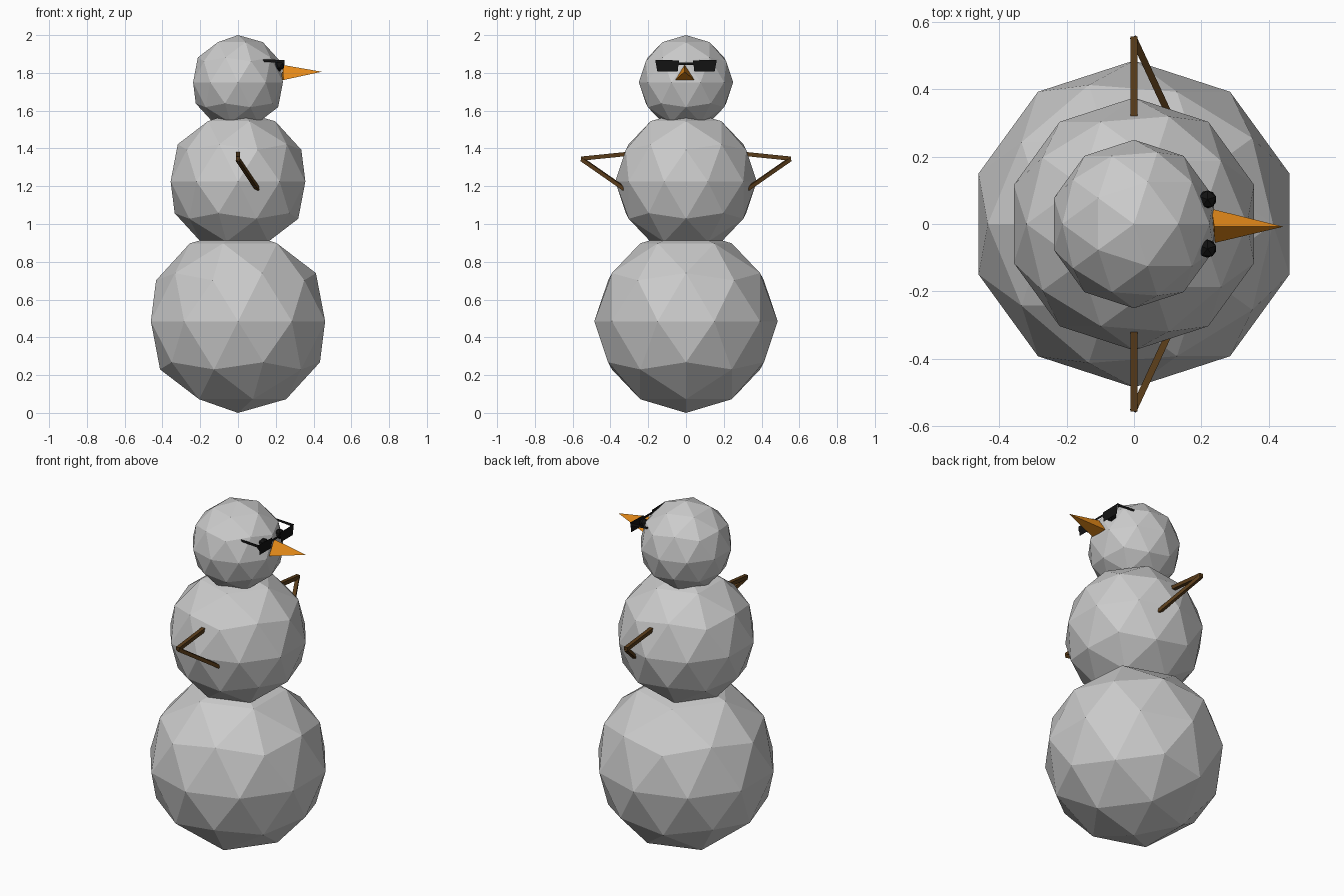
import bpy, bmesh
from math import pi
from mathutils import Vector, Matrix

if "Cube" in bpy.data.objects:
    bpy.data.objects.remove(bpy.data.objects["Cube"])


def material(name, rgb):
    m = bpy.data.materials.new(name)
    m.diffuse_color = (*rgb, 1)
    m.use_nodes = True
    m.node_tree.nodes["Principled BSDF"].inputs["Base Color"].default_value = m.diffuse_color
    return m


BLACK = material("black", (0.006, 0.006, 0.006))
BROWN = material("bark", (0.10, 0.045, 0.01))
ORANGE = material("orange", (0.80, 0.26, 0.01))


def finish(name, bm, mat=None):
    mesh = bpy.data.meshes.new(name)
    bm.to_mesh(mesh)
    bm.free()
    ob = bpy.data.objects.new(name, mesh)
    bpy.context.collection.objects.link(ob)
    if mat:
        mesh.materials.append(mat)
    return ob


def ball(name, centre, radius, turn=0.0, subdiv=2, mat=None):
    bm = bmesh.new()
    m = Matrix.Translation(centre) @ Matrix.Rotation(turn, 4, 'Z')
    bmesh.ops.create_icosphere(bm, subdivisions=subdiv, radius=radius, matrix=m)
    return finish(name, bm, mat)


def stick(bm, a, b, width):
    # square rod between two points
    a, b = Vector(a), Vector(b)
    d = b - a
    m = (Matrix.Translation((a + b) / 2) @ d.to_track_quat('Z', 'Y').to_matrix().to_4x4()
         @ Matrix.Diagonal((width, width, d.length, 1)))
    bmesh.ops.create_cube(bm, size=1, matrix=m)


def sheet(bm, pts):
    bm.faces.new([bm.verts.new(p) for p in pts])


# Three stacked faceted snowballs
ball("base_ball", (0, 0, 0.485), 0.485, pi)
ball("middle_ball", (0, 0, 1.225), 0.375)
ball("head_ball", (0, 0, 1.75), 0.25)

# Three-sided carrot nose
bm = bmesh.new()
tip = bm.verts.new((0.443, -0.008, 1.806))
base = [bm.verts.new(p) for p in ((0.238, -0.007, 1.842), (0.230, 0.045, 1.762),
                                  (0.240, -0.056, 1.762))]
bm.faces.new(base)
for i in range(3):
    bm.faces.new((base[i], base[(i + 1) % 3], tip))
bmesh.ops.recalc_face_normals(bm, faces=bm.faces)
finish("carrot_nose", bm, ORANGE)

GX = 0.247  # plane of the glasses
glasses = bmesh.new()
for s, side in ((1, "left"), (-1, "right")):
    # Coal eye behind the lens
    ball(side + "_eye", (0.218, s * 0.073, 1.838), 0.03, 0.3, 1, BLACK)

    # Lens and side piece of the thin glasses
    sheet(glasses, [(GX, s * y, z) for y, z in ((0.163, 1.869), (0.037, 1.866),
                                                (0.044, 1.808), (0.152, 1.808))])
    sheet(glasses, [(x, s * 0.161, z) for x, z in ((0.125, 1.872), (GX, 1.868),
                                                   (GX, 1.84), (0.232, 1.852),
                                                   (0.125, 1.86))])

    # Bent stick arm with its hand on the hip
    bm = bmesh.new()
    stick(bm, (0, s * 0.30, 1.372), (0, s * 0.555, 1.346), 0.022)
    stick(bm, (-0.001, s * 0.551, 1.342), (0.104, s * 0.325, 1.185), 0.02)
    finish(side + "_arm", bm, BROWN)

# Bridge between the lenses
sheet(glasses, [(GX, -0.04, 1.856), (GX, 0.04, 1.856), (GX, 0.04, 1.842), (GX, -0.04, 1.842)])
finish("glasses", glasses, BLACK)
